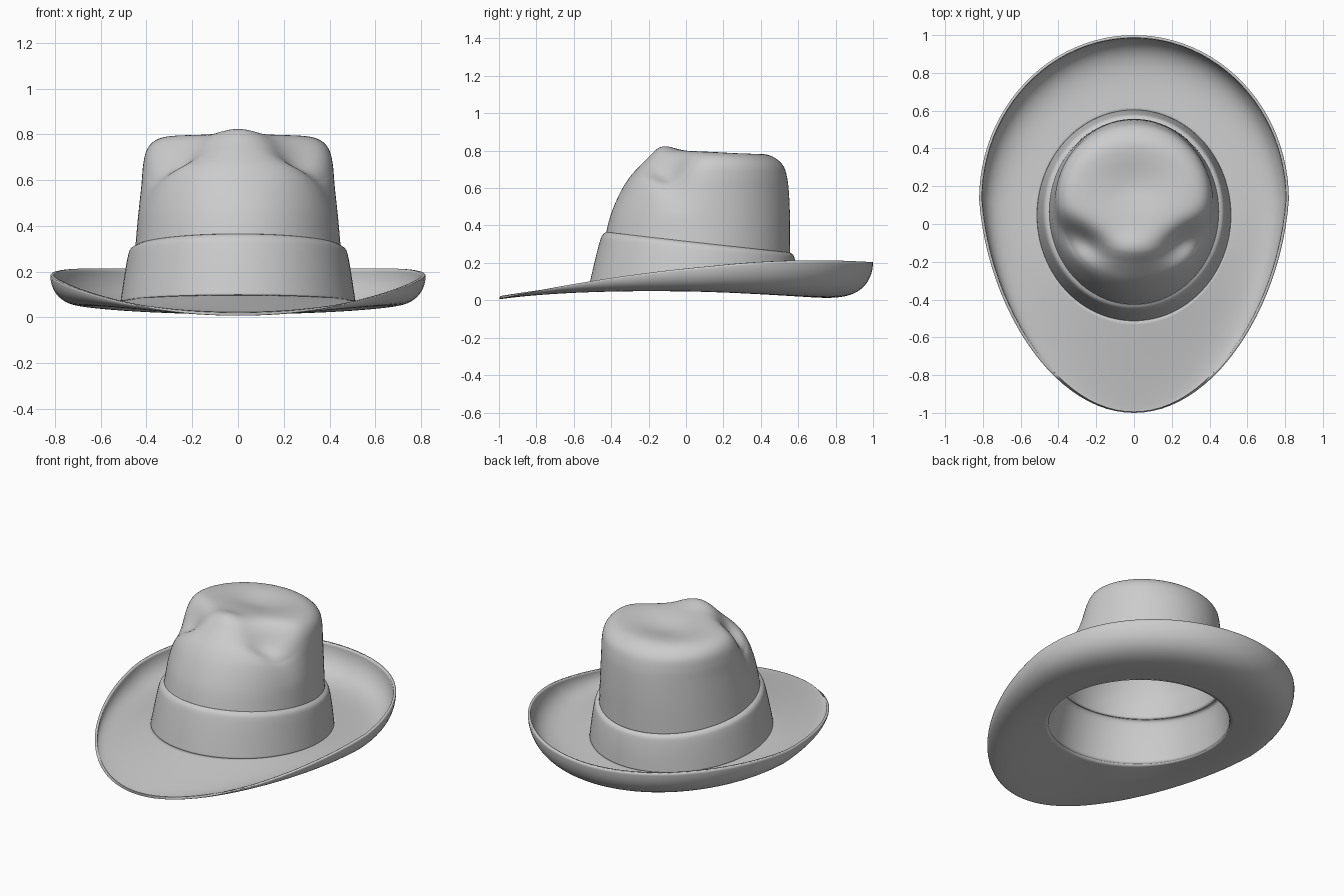
import bpy, bmesh
from math import sin, cos, pi, exp, sqrt

if "Cube" in bpy.data.objects:
    bpy.data.objects.remove(bpy.data.objects["Cube"], do_unlink=True)

SEGMENTS = 96

felt = bpy.data.materials.new("grey_felt")
felt.use_nodes = True
felt.diffuse_color = (0.6, 0.6, 0.6, 1)
felt.node_tree.nodes["Principled BSDF"].inputs["Base Color"].default_value = (0.6, 0.6, 0.6, 1)


def spline(rows, steps):
    """Smooth curve through the profile rows."""
    out = []
    for i in range(len(rows) - 1):
        a, b, c, d = (rows[max(0, min(len(rows) - 1, i + k))] for k in (-1, 0, 1, 2))
        for n in range(steps):
            t = n / steps
            out.append([q + 0.5 * t * (r - p + t * (2 * p - 5 * q + 4 * r - s + t * (3 * (q - r) + s - p)))
                        for p, q, r, s in zip(a, b, c, d)])
    return out + [list(rows[-1])]


def loft(name, rows, point, thickness):
    """Skin closed rings; point(row, angle) places each vertex."""
    bm = bmesh.new()
    rings = [[bm.verts.new(point(row, 2 * pi * j / SEGMENTS)) for j in range(SEGMENTS)] for row in rows]
    for low, high in zip(rings, rings[1:]):
        for j in range(SEGMENTS):
            k = (j + 1) % SEGMENTS
            bm.faces.new((low[j], low[k], high[k], high[j]))
    bmesh.ops.remove_doubles(bm, verts=bm.verts, dist=0.0005)
    mesh = bpy.data.meshes.new(name)
    bm.to_mesh(mesh)
    bm.free()
    mesh.materials.append(felt)
    obj = bpy.data.objects.new(name, mesh)
    bpy.context.collection.objects.link(obj)
    shell = obj.modifiers.new("Thickness", "SOLIDIFY")
    shell.thickness = thickness
    bpy.ops.object.select_all(action="DESELECT")
    obj.select_set(True)
    bpy.context.view_layer.objects.active = obj
    bpy.ops.object.shade_smooth_by_angle(angle=pi / 3)
    return obj


def oval(rx, front, back, a):
    return rx * cos(a), (front + back) / 2 + (back - front) / 2 * sin(a)


def inner_height(s):
    return 0.053 - 0.032 * s


def band_height(s):
    return 0.31 - 0.055 * s


# Brim: egg outline, flat at the front, curled up at the sides and back
def brim_point(f, a):
    s = sin(a)
    xi, yi = oval(0.505, -0.505, 0.595, a)
    xo = 0.82 * cos(a) * (1 + 0.1 * min(s, 0))
    yo = 0.13 + s * (1.13 if s < 0 else 0.87)
    flat = 0.03 - 0.0025 * s - 0.0325 * s * s
    edge = 0.182 + 0.098 * s - 0.076 * s * s
    base = inner_height(s)
    z = base + (flat - base) * f + (edge - flat) * (1 - sqrt(max(0, 1 - f ** 4)))
    return xi + (xo - xi) * f, yi + (yo - yi) * f, z


loft("brim", [sin(i / 28 * pi / 2) for i in range(29)], brim_point, 0.015)


# Band: slanted collar with a rounded top edge
def band_point(row, a):
    t, rx, front, back = row
    s = sin(a)
    low = inner_height(s) + 0.006
    return (*oval(rx, front, back, a), low + (band_height(s) - low) * t)


band_rows = [(0, 0.515, -0.515, 0.605), (0.45, 0.498, -0.487, 0.596), (0.8, 0.483, -0.462, 0.584),
             (0.94, 0.471, -0.447, 0.574), (1, 0.446, -0.427, 0.556)]
loft("hat_band", spline(band_rows, 5), band_point, 0.012)


# Crown: leaning front, two pinches and a shallow dimple on top
def crown_point(row, a):
    z, rx, front, back, tilt = row
    x, y = oval(rx, front, back, a)
    z -= tilt * sin(a)
    high = max(0, min(1, (z - 0.45) / 0.2))
    across = 0.53 * abs(x) - 0.848 * (y + 0.15)
    along = 0.848 * abs(x) + 0.53 * (y + 0.15)
    pinch = high * exp(-((across - 0.1) / 0.075) ** 2 - ((along - 0.27) / 0.15) ** 2)
    dimple = high * exp(-(x / 0.2) ** 2 - ((y - 0.22) / 0.15) ** 2)
    peak = high * exp(-(x / 0.12) ** 2 - ((y + 0.12) / 0.07) ** 2)
    return x * (1 - 0.08 * pinch), y, z - 0.1 * pinch - 0.04 * dimple + 0.025 * peak


crown_rows = [(0.295, 0.45, -0.43, 0.556, 0.055), (0.45, 0.436, -0.4, 0.556, 0.015),
              (0.58, 0.423, -0.35, 0.55, 0), (0.66, 0.416, -0.3, 0.54, 0),
              (0.72, 0.404, -0.245, 0.52, 0), (0.76, 0.38, -0.2, 0.48, 0),
              (0.785, 0.34, -0.165, 0.43, 0), (0.797, 0.28, -0.13, 0.36, 0),
              (0.803, 0.18, -0.05, 0.27, 0), (0.803, 0.08, 0.04, 0.18, 0), (0.803, 0, 0.11, 0.11, 0)]
loft("crown", spline(crown_rows, 6), crown_point, 0.012)
